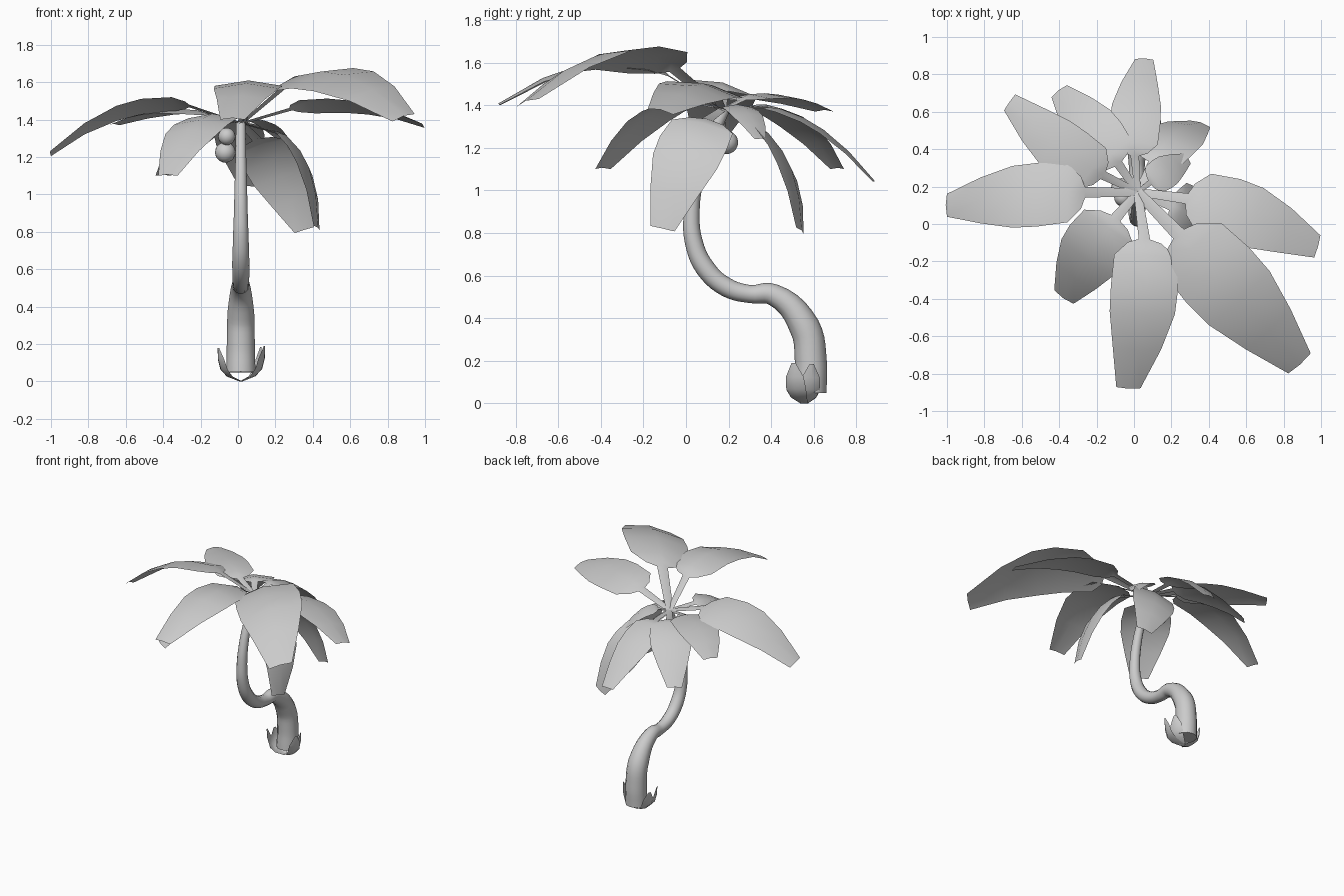
import bpy, math
from mathutils import Vector, Matrix

if "Cube" in bpy.data.objects:
    bpy.data.objects.remove(bpy.data.objects["Cube"])

CROWN = Vector((0.02, 0.17, 1.38))


def ribbon(name, rows):
    """Sheet three vertices wide; rows are (centre, half-width vector, centre lift vector)."""
    verts, faces = [], []
    for centre, half, lift in rows:
        verts += [centre - half, centre + lift, centre + half]
    for r in range(len(rows) - 1):
        for c in range(2):
            a = r * 3 + c
            faces.append((a, a + 1, a + 4, a + 3))
    mesh = bpy.data.meshes.new(name)
    mesh.from_pydata([v[:] for v in verts], [], faces)
    mesh.shade_smooth()
    obj = bpy.data.objects.new(name, mesh)
    bpy.context.collection.objects.link(obj)
    return obj


def through(a, b, c, t, m):
    """Parabola through a (t=0), b (t=m) and c (t=1)."""
    return (a * ((t - m) * (t - 1) / m) + b * (t * (t - 1) / (m * (m - 1)))
            + c * (t * (t - m) / (1 - m)))


def palm_leaf(name, mid, tip, width, roll):
    mid, tip = Vector(mid), Vector(tip)
    heading = tip - CROWN
    left = Vector((-heading.y, heading.x, 0)).normalized()
    side = Matrix.Rotation(roll, 3, (tip - mid * 0.5 - CROWN * 0.5).normalized()) @ left
    profile = [(0, 0.12), (0.27, 0.17), (0.29, 0.5), (0.36, 0.92), (0.52, 1.0),
               (0.65, 0.97), (0.82, 0.72), (1, 0.36)]
    rows = []
    for t, w in profile:
        centre = through(CROWN, mid, tip, t, 0.6)
        tangent = through(CROWN, mid, tip, t + 0.01, 0.6) - centre
        normal = tangent.cross(side).normalized()
        rows.append((centre, side * width * w / 2, normal * 0.08 * width * w))
    ribbon(name, rows)


# Trunk: swept S-curve tapering to the crown (y, z, radius)
path = [(0.582, 0.05, 0.078), (0.586, 0.2, 0.075), (0.556, 0.36, 0.072),
        (0.41, 0.51, 0.051), (0.3, 0.513, 0.042), (0.19, 0.545, 0.045),
        (0.09, 0.635, 0.046), (0.036, 0.76, 0.042), (0.027, 0.9, 0.037),
        (0.05, 1.05, 0.033), (0.1, 1.2, 0.029), (0.18, 1.38, 0.026)]
curve = bpy.data.curves.new("trunk", 'CURVE')
curve.dimensions = '3D'
curve.bevel_depth = 1
curve.bevel_resolution = 4
curve.resolution_u = 5
curve.use_fill_caps = True
spline = curve.splines.new('BEZIER')
spline.bezier_points.add(len(path) - 1)
for p, (y, z, r) in zip(spline.bezier_points, path):
    p.co = (0.015, y, z)
    p.radius = r
    p.handle_left_type = p.handle_right_type = 'AUTO'
trunk = bpy.data.objects.new("trunk", curve)
bpy.context.collection.objects.link(trunk)
bpy.context.view_layer.objects.active = trunk
trunk.select_set(True)
bpy.ops.object.convert(target='MESH')
bpy.ops.object.shade_smooth_by_angle(angle=math.radians(40))

# Crown leaves: middle point, tip, width, roll
leaves = {
    "leaf_left": ((-0.60, 0.15, 1.45), (-1.0, 0.10, 1.22), 0.35, 0.25),
    "leaf_back_left_high": ((-0.39, 0.41, 1.43), (-0.665, 0.65, 1.37), 0.29, 0),
    "leaf_back_left_low": ((-0.22, 0.50, 1.32), (-0.40, 0.71, 1.10), 0.29, 0),
    "leaf_back": ((0.01, 0.60, 1.29), (0.055, 0.88, 1.04), 0.27, 0),
    "leaf_back_right_low": ((0.21, 0.46, 1.12), (0.355, 0.535, 0.81), 0.32, -0.5),
    "leaf_back_right_small": ((0.17, 0.28, 1.36), (0.285, 0.35, 1.24), 0.18, 0),
    "leaf_right": ((0.60, 0.05, 1.47), (0.98, -0.12, 1.37), 0.35, -0.22),
    "leaf_right_low": ((0.34, 0.01, 1.17), (0.42, -0.11, 0.82), 0.33, -0.4),
    "leaf_front_right": ((0.52, -0.35, 1.615), (0.885, -0.745, 1.41), 0.46, 0.24),
    "leaf_front": ((0.05, -0.42, 1.575), (-0.03, -0.875, 1.40), 0.36, 0),
    "leaf_front_left": ((-0.23, -0.15, 1.345), (-0.375, -0.39, 1.10), 0.35, 0),
}
for name, spec in leaves.items():
    palm_leaf(name, *spec)

# Coconuts under the crown
for i, (x, y, z, r) in enumerate([(-0.068, 0.19, 1.225, 0.055), (-0.06, 0.14, 1.31, 0.046)]):
    bpy.ops.mesh.primitive_uv_sphere_add(segments=16, ring_count=10, radius=r, location=(x, y, z))
    bpy.context.object.name = f"coconut_{i + 1}"
    bpy.ops.object.shade_smooth()

# Small husk leaves curling up around the foot
ROOT = Vector((0.016, 0.555, 0.0))
for i, (x, y, z) in enumerate([(-0.105, 0.505, 0.18), (-0.10, 0.59, 0.165),
                               (0.142, 0.505, 0.19), (0.122, 0.59, 0.185)]):
    out = Vector((x, y, 0)) - ROOT
    side = Vector((-out.y, out.x, 0)).normalized()
    rows = []
    for reach, height, half in [(0, 0, 0.02), (0.5, 0.15, 0.04), (0.75, 0.35, 0.05),
                                (0.88, 0.65, 0.045), (1, 1, 0.01)]:
        rows.append((ROOT + out * reach + Vector((0, 0, z * height)), side * half,
                     out.normalized() * half * 0.35))
    ribbon(f"husk_{i + 1}", rows)
